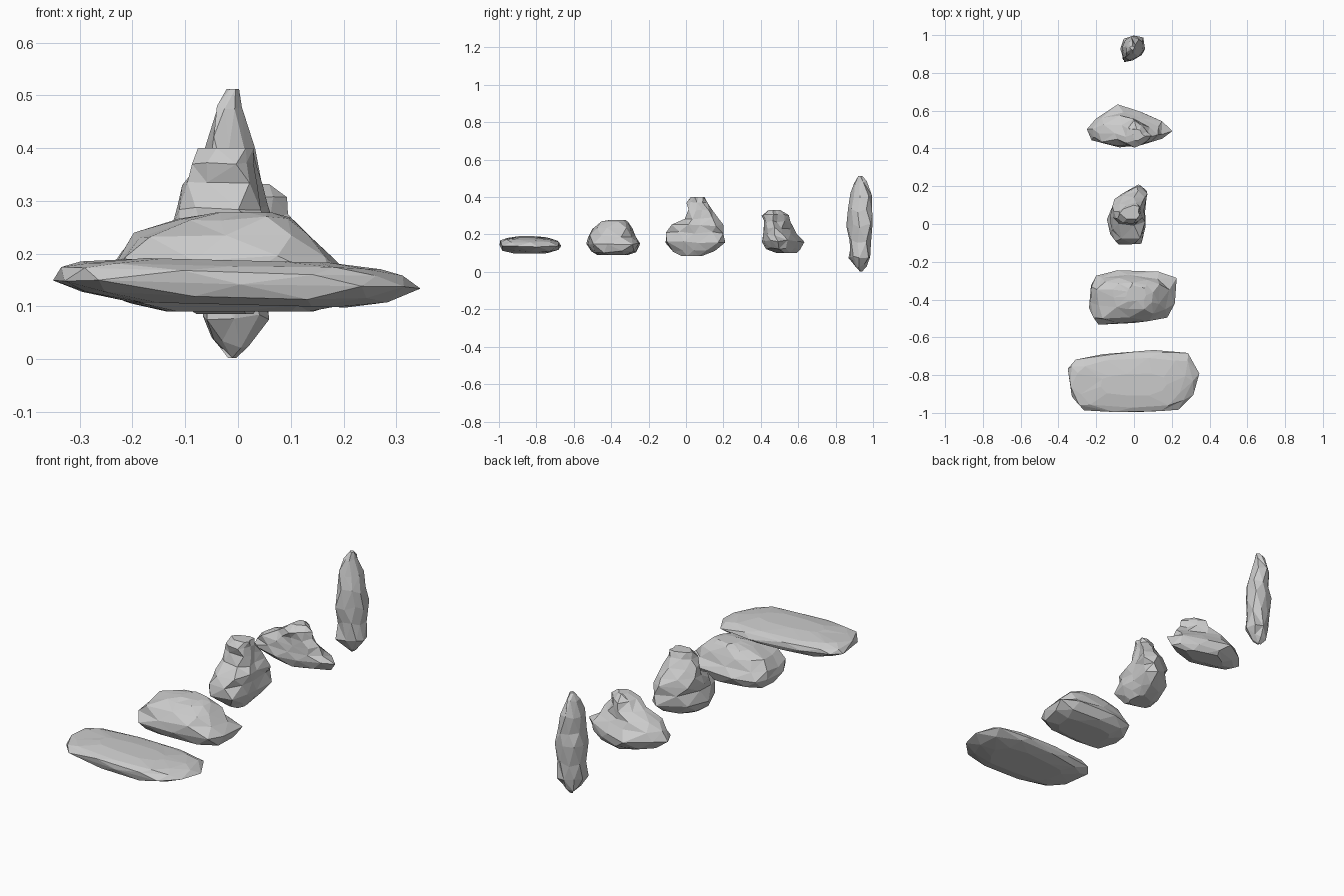
import bpy, bmesh, random
from mathutils import Vector


def rock(name, outline, rings, seed, jitter=0.008, tilt=0.0, jz=0.006):
    """Loft a plan outline through rings of (z, x0, x1, y0, y1), then chip it."""
    rnd = random.Random(seed)
    xs, ys = [p[0] for p in outline], [p[1] for p in outline]
    X0, X1, Y0, Y1 = min(xs), max(xs), min(ys), max(ys)
    n = len(outline)
    bm = bmesh.new()
    loops = []
    last = len(rings) - 1
    for i, (z, x0, x1, y0, y1) in enumerate(rings):
        loop = []
        edge = i in (0, last)
        for k, (px, py) in enumerate(outline):
            # every other ring is twisted half a step for triangular facets
            if i % 2:
                qx, qy = outline[(k + 1) % n]
                px, py = px * 0.65 + qx * 0.35, py * 0.65 + qy * 0.35
            x = x0 + (x1 - x0) * (px - X0) / (X1 - X0)
            y = y0 + (y1 - y0) * (py - Y0) / (Y1 - Y0)
            h = 0 if edge else rnd.uniform(-jz, jz)
            x += rnd.uniform(-jitter, jitter)
            y += rnd.uniform(-jitter, jitter) * 0.7
            loop.append(bm.verts.new((x, y, z + h + tilt * x)))
        loops.append(loop)
    for a, b in zip(loops, loops[1:]):
        for k in range(n):
            j = (k + 1) % n
            bm.faces.new((a[k], a[j], b[j], b[k]))
    bm.faces.new(loops[0])
    bm.faces.new(loops[-1])
    bmesh.ops.triangulate(bm, faces=bm.faces[:], quad_method='SHORT_EDGE')
    bmesh.ops.remove_doubles(bm, verts=bm.verts[:], dist=0.008)
    bmesh.ops.recalc_face_normals(bm, faces=bm.faces[:])
    me = bpy.data.meshes.new(name)
    bm.to_mesh(me)
    bm.free()
    ob = bpy.data.objects.new(name, me)
    bpy.context.collection.objects.link(ob)
    return ob


# Long flat slab at the front
rock("flat_slab_rock",
     [(-.355, -.77), (-.31, -.72), (-.17, -.69), (.11, -.67), (.29, -.685), (.35, -.79),
      (.31, -.9), (.24, -.985), (.0, -1), (-.27, -.985), (-.33, -.91)],
     [(.103, -.2, .2, -.93, -.74),
      (.118, -.31, .3, -.99, -.68),
      (.143, -.355, .35, -1, -.67),
      (.165, -.345, .32, -1, -.675),
      (.178, -.3, .27, -.97, -.71),
      (.187, -.18, .18, -.91, -.79)],
     3, 0.006, -.025, .004)

# Wide rounded boulder
rock("wide_boulder",
     [(-.24, -.33), (-.2, -.27), (-.09, -.24), (.13, -.255), (.23, -.28),
      (.22, -.42), (.17, -.5), (.0, -.52), (-.2, -.53), (-.24, -.44)],
     [(.09, -.13, .14, -.47, -.31),
      (.107, -.21, .215, -.51, -.26),
      (.15, -.235, .23, -.53, -.24),
      (.19, -.235, .19, -.53, -.265),
      (.235, -.19, .14, -.5, -.285),
      (.265, -.11, .1, -.46, -.31),
      (.278, -.04, .06, -.41, -.33)],
     8)

# Upright lump with a raised peak and a low front shoulder
rock("peaked_boulder",
     [(-.15, .03), (-.11, .14), (.02, .22), (.075, .18), (.055, .08),
      (.06, .0), (.045, -.1), (-.08, -.1), (-.13, -.05)],
     [(.085, -.08, .03, -.02, .08),
      (.11, -.12, .055, -.07, .17),
      (.16, -.14, .07, -.105, .21),
      (.21, -.14, .07, -.105, .21),
      (.25, -.135, .065, -.075, .2),
      (.285, -.125, .055, -.01, .185),
      (.33, -.11, .045, .01, .14),
      (.37, -.09, .035, .005, .115),
      (.4, -.07, .03, .03, .1)],
     5)

# Boulder with a hump and low pointed ends
rock("humped_boulder",
     [(-.245, .5), (-.21, .56), (-.09, .63), (.03, .6), (.14, .55), (.205, .5),
      (.15, .455), (.04, .42), (-.08, .415), (-.22, .45)],
     [(.1, -.12, .12, .49, .59),
      (.125, -.2, .185, .43, .62),
      (.165, -.245, .21, .41, .63),
      (.2, -.235, .17, .41, .605),
      (.235, -.18, .125, .41, .575),
      (.27, -.1, .1, .41, .56),
      (.305, -.05, .085, .41, .545),
      (.332, -.01, .055, .44, .51)],
     11)

# Tall standing shard at the back
rock("standing_shard",
     [(-.07, .93), (-.05, .98), (.0, 1), (.05, .985), (.06, .93),
      (.04, .89), (-.01, .87), (-.055, .86)],
     [(.002, -.015, -.005, .93, .945),
      (.03, -.055, .03, .895, .97),
      (.075, -.07, .055, .87, .985),
      (.16, -.068, .055, .865, .995),
      (.25, -.07, .06, .86, 1.0),
      (.33, -.07, .055, .86, 1.0),
      (.41, -.062, .032, .875, .99),
      (.48, -.042, .015, .895, .97),
      (.512, -.018, .003, .92, .945)],
     2, 0.006, 0, .012)
